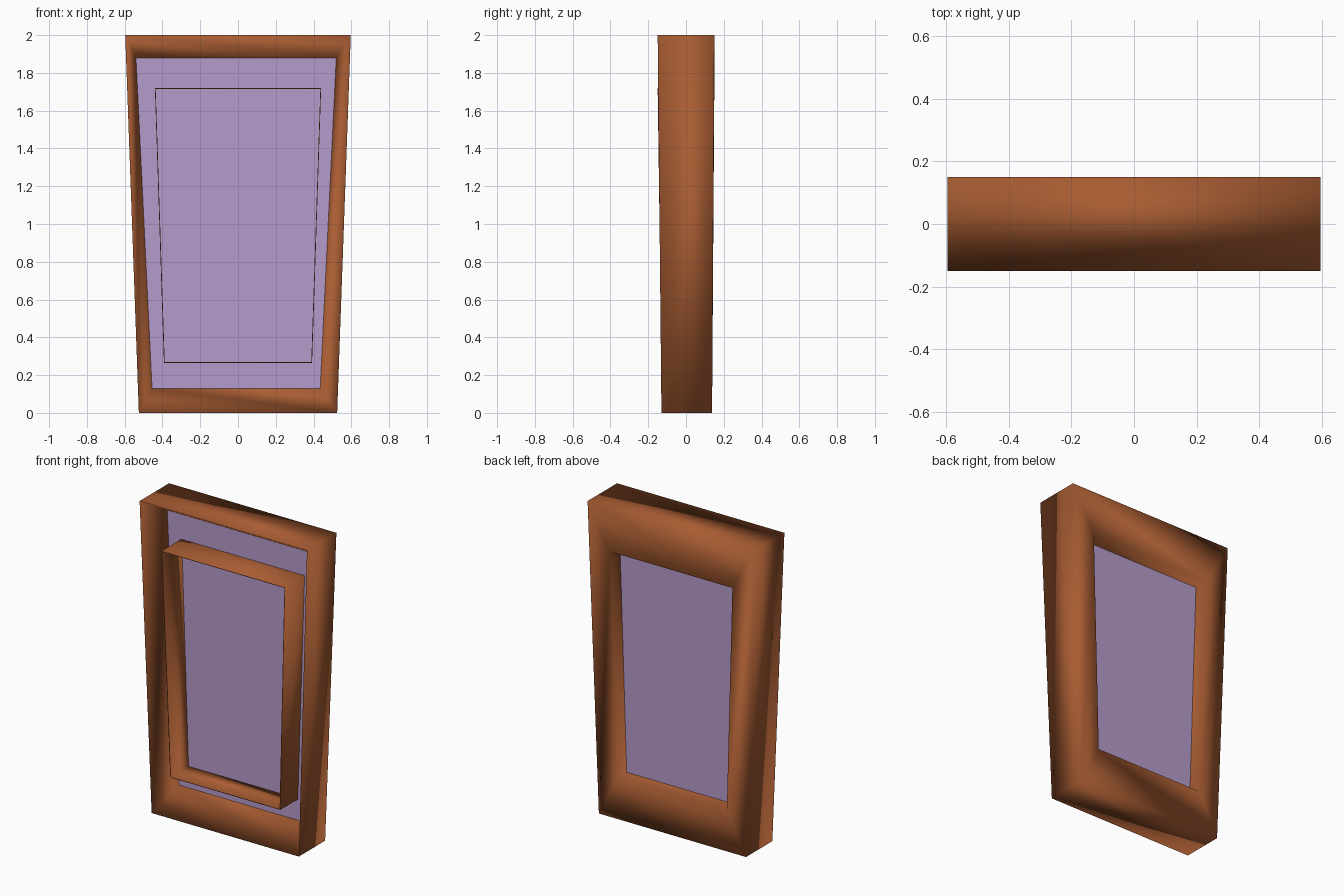
import bpy
import bmesh

cube = bpy.data.objects.get("Cube")
if cube:
    bpy.data.objects.remove(cube)


def material(name, color):
    m = bpy.data.materials.new(name)
    m.use_nodes = True
    m.diffuse_color = (*color, 1)
    m.node_tree.nodes["Principled BSDF"].inputs["Base Color"].default_value = (*color, 1)
    return m


brown = material("warm brown", (0.39, 0.107, 0.032))
lilac = material("lilac", (0.46, 0.33, 0.6))


def outline(bottom, top, y_bottom, y_top):
    """Tapered four-sided ring; bottom and top are (left x, right x, z)."""
    return [(bottom[0], y_bottom, bottom[2]), (bottom[1], y_bottom, bottom[2]),
            (top[1], y_top, top[2]), (top[0], y_top, top[2])]


def build(name, rings, mat, cap=False):
    """Skin successive rings, or fill a single ring."""
    bm = bmesh.new()
    loops = [[bm.verts.new(p) for p in ring] for ring in rings]
    for a, b in zip(loops, loops[1:]):
        for i in range(4):
            j = (i + 1) % 4
            bm.faces.new((a[i], a[j], b[j], b[i]))
    if cap:
        bm.faces.new(loops[0])
    else:
        bmesh.ops.recalc_face_normals(bm, faces=bm.faces)
    mesh = bpy.data.meshes.new(name)
    bm.to_mesh(mesh)
    bm.free()
    mesh.materials.append(mat)
    for p in mesh.polygons:
        p.use_smooth = not cap
    obj = bpy.data.objects.new(name, mesh)
    bpy.context.collection.objects.link(obj)
    return obj


PANEL_Y = 0.05
outer = ((-0.525, 0.525, 0), (-0.597, 0.597, 2))
recess = ((-0.455, 0.435, 0.13), (-0.54, 0.52, 1.88))
sleeve = ((-0.392, 0.392, 0.265), (-0.44, 0.44, 1.72))
t = 0.004
bore = ((-0.392 + t, 0.392 - t, 0.265 + t), (-0.44 + t, 0.44 - t, 1.72 - t))

# Frame: recess wall, outside, back face, bore and the raised inner sleeve
build("frame", [
    outline(*recess, PANEL_Y, PANEL_Y),
    outline(*outer, -0.13, -0.15),
    outline(*outer, 0.138, 0.15),
    outline(*bore, 0.138, 0.15),
    outline(*bore, -0.13, -0.15),
    outline(*sleeve, -0.13, -0.15),
    outline(*sleeve, PANEL_Y, PANEL_Y),
], brown)

# Glass pane across the recess and the bore
build("pane", [outline(*recess, PANEL_Y, PANEL_Y)], lilac, cap=True)
